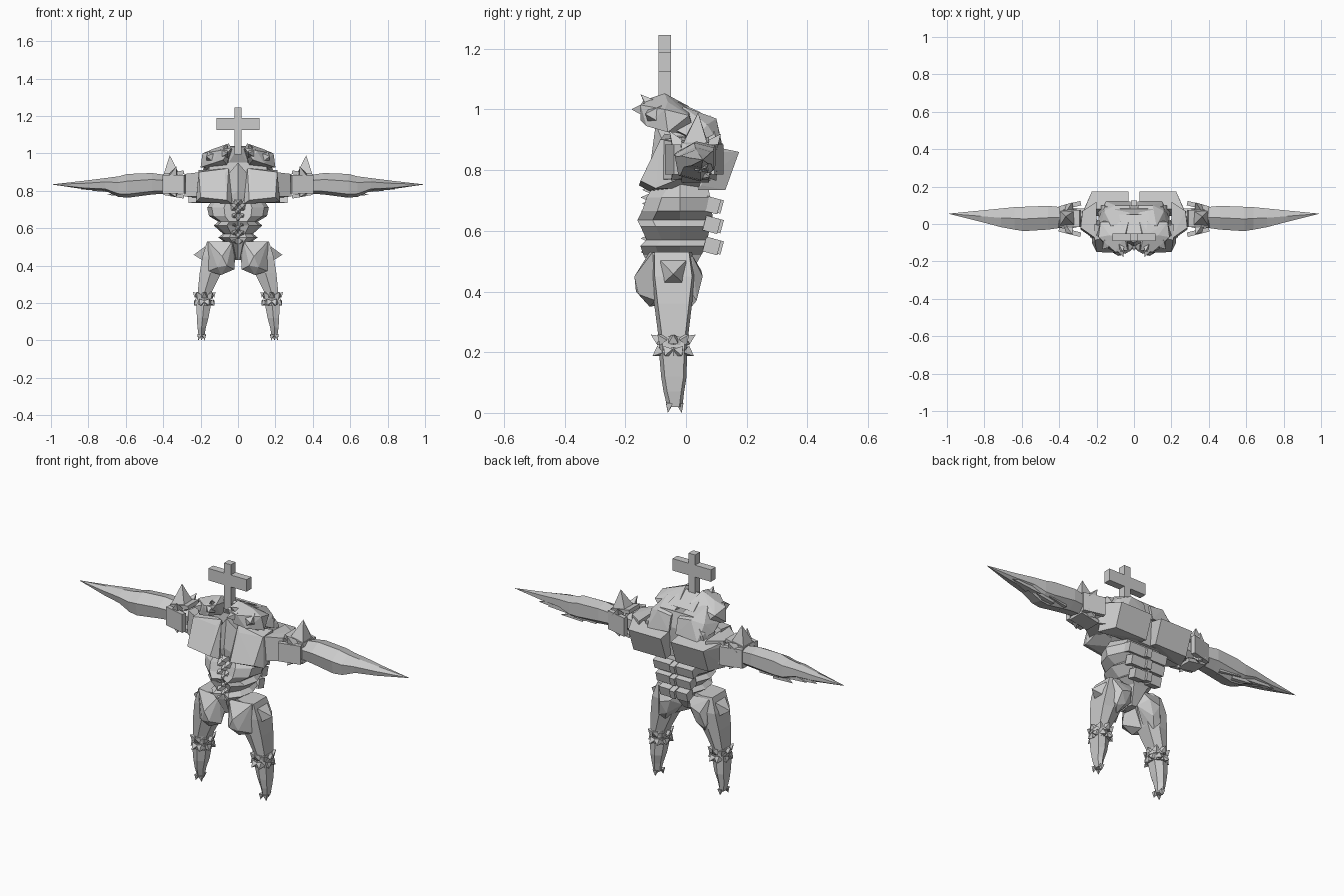
import bpy, bmesh, math
from mathutils import Vector, Matrix

grey = bpy.data.materials.new("stone_grey")
grey.diffuse_color = (0.6, 0.6, 0.6, 1)


def finish(name, bm, mirror):
    """Store the mesh, mirrored across x when the part is paired."""
    bmesh.ops.recalc_face_normals(bm, faces=bm.faces)
    me = bpy.data.meshes.new(name)
    bm.to_mesh(me)
    bm.free()
    me.materials.append(grey)
    ob = bpy.data.objects.new(name, me)
    bpy.context.collection.objects.link(ob)
    if mirror:
        ob.modifiers.new("mirror", 'MIRROR').use_clip = False
    return ob


def hull(name, pts, mirror=True):
    """Faceted solid around a few corner points."""
    bm = bmesh.new()
    for p in pts:
        bm.verts.new(p)
    res = bmesh.ops.convex_hull(bm, input=bm.verts)
    junk = {g for g in res["geom_interior"] + res["geom_unused"]
            if isinstance(g, bmesh.types.BMVert)}
    bmesh.ops.delete(bm, geom=list(junk), context='VERTS')
    return finish(name, bm, mirror)


def loft(name, rings, mirror=True):
    """Skin a list of equal-length point rings and cap both ends."""
    bm = bmesh.new()
    vs = [[bm.verts.new(p) for p in r] for r in rings]
    n = len(vs[0])
    for a, b in zip(vs, vs[1:]):
        for i in range(n):
            j = (i + 1) % n
            bm.faces.new((a[i], a[j], b[j], b[i]))
    bm.faces.new(vs[0])
    bm.faces.new(vs[-1])
    return finish(name, bm, mirror)


def box(name, centre, size, mirror=True, tilt=0, axis='X'):
    bm = bmesh.new()
    m = (Matrix.Translation(centre) @ Matrix.Rotation(math.radians(tilt), 4, axis)
         @ Matrix.Diagonal((*size, 1)))
    bmesh.ops.create_cube(bm, size=1, matrix=m)
    return finish(name, bm, mirror)


def spikes(name, items):
    """Four-sided pyramids given as (base centre, tip, half width)."""
    bm = bmesh.new()
    for base, tip, w in items:
        base, tip = Vector(base), Vector(tip)
        d = (tip - base).normalized()
        u = d.cross(Vector((0, 1, 0)) if abs(d.y) < 0.9 else Vector((0, 0, 1))).normalized()
        v = d.cross(u)
        ring = [bm.verts.new(base + w * (a * u + b * v))
                for a, b in ((1, 1), (-1, 1), (-1, -1), (1, -1))]
        top = bm.verts.new(tip)
        bm.faces.new(ring)
        for i in range(4):
            bm.faces.new((ring[i], ring[(i + 1) % 4], top))
    return finish(name, bm, True)


# Cross on top
box("cross_post", (0, -0.07, 1.12), (0.04, 0.04, 0.25), False)
box("cross_bar", (0, -0.07, 1.157), (0.23, 0.04, 0.065), False)

# Chest core, pectorals and breastbone
hull("chest_core", [(s * x, y, z) for s in (1, -1) for x, y, z in (
    (.10, -.07, .73), (.17, -.06, .82), (.15, -.05, .95), (.10, .09, .74),
    (.20, .09, .80), (.17, .10, .90), (.10, .08, .98))], False)
hull("pectoral", [(.03, -.12, .73), (.06, -.155, .75), (.20, -.15, .765), (.225, -.10, .74),
                  (.21, -.085, .90), (.07, -.09, .89), (.05, -.07, .92), (.22, 0, .78),
                  (.21, 0, .91), (.05, 0, .74)])
hull("breastbone", [(0, -.11, .73), (.055, -.09, .76), (-.055, -.09, .76), (.06, -.07, .88),
                    (-.06, -.07, .88), (0, -.12, .80), (0, -.10, .95), (0, 0, .93),
                    (0, 0, .72)], False)
# Side of the rib cage reaching out to the arm
hull("shoulder_joint", [(.20, -.09, .77), (.20, -.08, .90), (.285, -.03, .77), (.285, -.02, .89),
                        (.285, .06, .77), (.275, .07, .89), (.20, .12, .76), (.20, .12, .89)])
# Slanted back slabs with a gap between them
hull("back_slab", [(x, y, z) for x, k in ((.03, 0), (.225, 0), (.265, -.09))
                   for y, z in ((.175 + k, .86), (.13 + k, .735), (.05, .75), (.08, .88))])

# Upper back humps and the hooded collar
hull("upper_back", [(.02, .10, .96), (.10, .10, .97), (.16, .07, .95), (.19, .03, .90),
                    (.15, .12, .87), (.02, .12, .88), (.03, 0, 1.0), (.12, -.01, 1.01),
                    (.18, -.03, .93), (.05, -.02, .90)])
hull("collar", [(.05, -.07, 1.053), (.035, -.14, 1.03), (.10, -.15, 1.015), (.13, -.06, 1.025),
                (.19, -.07, 1.0), (.20, -.06, .925), (.14, -.13, .945), (.08, -.15, .965),
                (.03, .01, 1.01), (.18, .01, .98), (.12, .03, .92), (.06, -.06, .94)])
hull("hood", [(0, -.09, 1.03), (.06, -.06, 1.04), (-.06, -.06, 1.04), (.08, .05, .99),
              (-.08, .05, .99), (.05, -.05, .95), (-.05, -.05, .95)], False)
spikes("collar_horn", [((.075, -.13, 1.0), (.055, -.18, 1.0), .022),
                       ((.07, -.11, 1.01), (.06, -.15, 1.05), .02),
                       ((.14, -.10, .98), (.17, -.135, .985), .03)])


# Waist: flaring tiers, each pointed at the sides
def waist_ring(z, w, front, back):
    return [(0, front + .03, z), (w * .45, front, z), (w * .85, front + .05, z),
            (w, -.02, z), (w * .7, back, z), (0, back, z), (-w * .7, back, z),
            (-w, -.02, z), (-w * .85, front + .05, z), (-w * .45, front, z)]


loft("waist", [waist_ring(*r) for r in (
    (.76, .13, -.10, .07), (.71, .165, -.13, .08), (.665, .155, -.145, .085),
    (.635, .105, -.16, .09), (.615, .13, -.15, .08), (.57, .08, -.13, .07),
    (.55, .105, -.15, .07), (.52, .06, -.14, .05), (.43, .02, -.09, .0))], False)
spikes("belly_facets", [((.022, -.10, z), (.022, -.15, z), .022)
                        for z in (.71, .665, .62, .575, .53)])
spikes("belly_ridge", [((0, -.09, z), (0, -.145, z), .025) for z in (.735, .69, .645, .60, .555)])
# Spine blocks, narrowing downward
for i, (z, w) in enumerate(((.685, .10), (.62, .085), (.55, .065))):
    box(f"spine_block_{i}", (.018 + w / 2, .085, z), (w, .05, .05), True, -15)
    box(f"spine_centre_{i}", (0, .095, z), (.03, .05, .045), False, -15)


# Arms: thick blades tapering to a point
def arm_ring(x, y0, y1, z0, z1):
    ym, zm = (y0 + y1) / 2, (z0 + z1) / 2
    return [(x, y0, zm + (z1 - zm) * .4), (x, ym, z1), (x, y1, zm + (z1 - zm) * .75),
            (x, y1, zm - (zm - z0) * .4), (x, ym + (y1 - ym) * .3, z0),
            (x, y0 + (ym - y0) * .2, zm - (zm - z0) * .7)]


loft("arm_blade", [arm_ring(*r) for r in (
    (.24, -.01, .08, .79, .87), (.39, -.02, .09, .785, .885), (.46, -.03, .097, .78, .895),
    (.59, -.038, .092, .763, .89), (.64, -.03, .09, .768, .877), (.71, -.017, .083, .80, .868),
    (.82, .012, .072, .808, .854), (.99, .0545, .0555, .833, .835))])
# Ridges along the trailing edge of the blade
spikes("arm_ridge", [((x, .05, z), (x + .12, .085 - (x - .5) * .07, z - .012), .022)
                     for x, z in ((.50, .80), (.58, .79), (.66, .812), (.72, .82))])
# Flared cuff plates around the upper arm
box("cuff_back", (.343, .097, .835), (.12, .024, .10), True, -14, 'Z')
box("cuff_front", (.343, -.043, .835), (.12, .024, .10), True, 14, 'Z')
box("cuff_top", (.343, .03, .89), (.11, .09, .02), True, 10, 'Y')
box("cuff_bottom", (.343, .03, .778), (.11, .09, .02), True, -10, 'Y')
spikes("cuff_spike", [((.355, .03, .87), (.365, .04, .99), .048),
                      ((.35, -.02, .87), (.33, -.055, .93), .025),
                      ((.35, .08, .87), (.33, .115, .92), .025),
                      ((.35, -.02, .80), (.33, -.05, .765), .025),
                      ((.35, .08, .80), (.33, .10, .765), .025)])


# Legs: thigh to pointed foot
def leg_ring(z, x0, x1, y0, y1):
    xm = (x0 + x1) / 2
    return [(x0, y0 + .02, z), (xm, y0, z), (x1, y0 + .012, z), (x1, y1 - .01, z),
            (xm, y1, z), (x0, y1 - .02, z)]


loft("leg", [leg_ring(*r) for r in (
    (.53, .05, .165, -.115, .02), (.45, .06, .19, -.115, .03), (.36, .09, .205, -.105, .02),
    (.26, .14, .215, -.092, .008), (.19, .145, .222, -.088, .003), (.12, .158, .22, -.082, .002),
    (.07, .172, .217, -.074, -.006), (.02, .18, .21, -.062, -.012))])
hull("thigh_front", [(.03, -.12, .53), (.16, -.11, .53), (.085, -.17, .45), (.06, -.165, .40),
                     (.11, -.155, .39), (.015, -.09, .45), (.02, -.115, .38), (.09, -.12, .35),
                     (.16, -.10, .37), (.16, -.06, .50), (.03, -.04, .48), (.09, -.05, .36)])
hull("thigh_back", [(.03, .02, .52), (.15, .02, .52), (.06, .05, .47), (.12, .055, .45),
                    (.14, .035, .37), (.09, .04, .39), (.02, 0, .44), (.12, .01, .34),
                    (.08, -.03, .37), (.17, -.02, .45)])
spikes("thigh_spike", [((.175, -.042, .46), (.237, -.042, .458), .042)])
spikes("toe", [((.182, -.055, .03), (.178, -.06, 0), .011),
               ((.206, -.055, .03), (.212, -.06, 0), .011),
               ((.195, -.02, .03), (.195, -.014, 0), .012)])

# Studded ankle bands
CX, CY = .18, -.042
for z in (.238, .202):
    loft(f"ankle_band_{int(z * 1000)}",
         [[(CX + .047 * math.cos(a * math.pi / 4), CY + .053 * math.sin(a * math.pi / 4), z + h)
           for a in range(8)] for h in (-.015, .015)])
studs = []
for z, off in ((.24, 0), (.205, .5)):
    for k in range(8):
        a = (k + off) * math.pi / 4
        c, s = math.cos(a), math.sin(a)
        dz = .018 if off == 0 else -.018
        studs.append(((CX + .042 * c, CY + .046 * s, z),
                      (CX + .06 * c, CY + .074 * s, z + dz), .016))
spikes("ankle_studs", studs)
